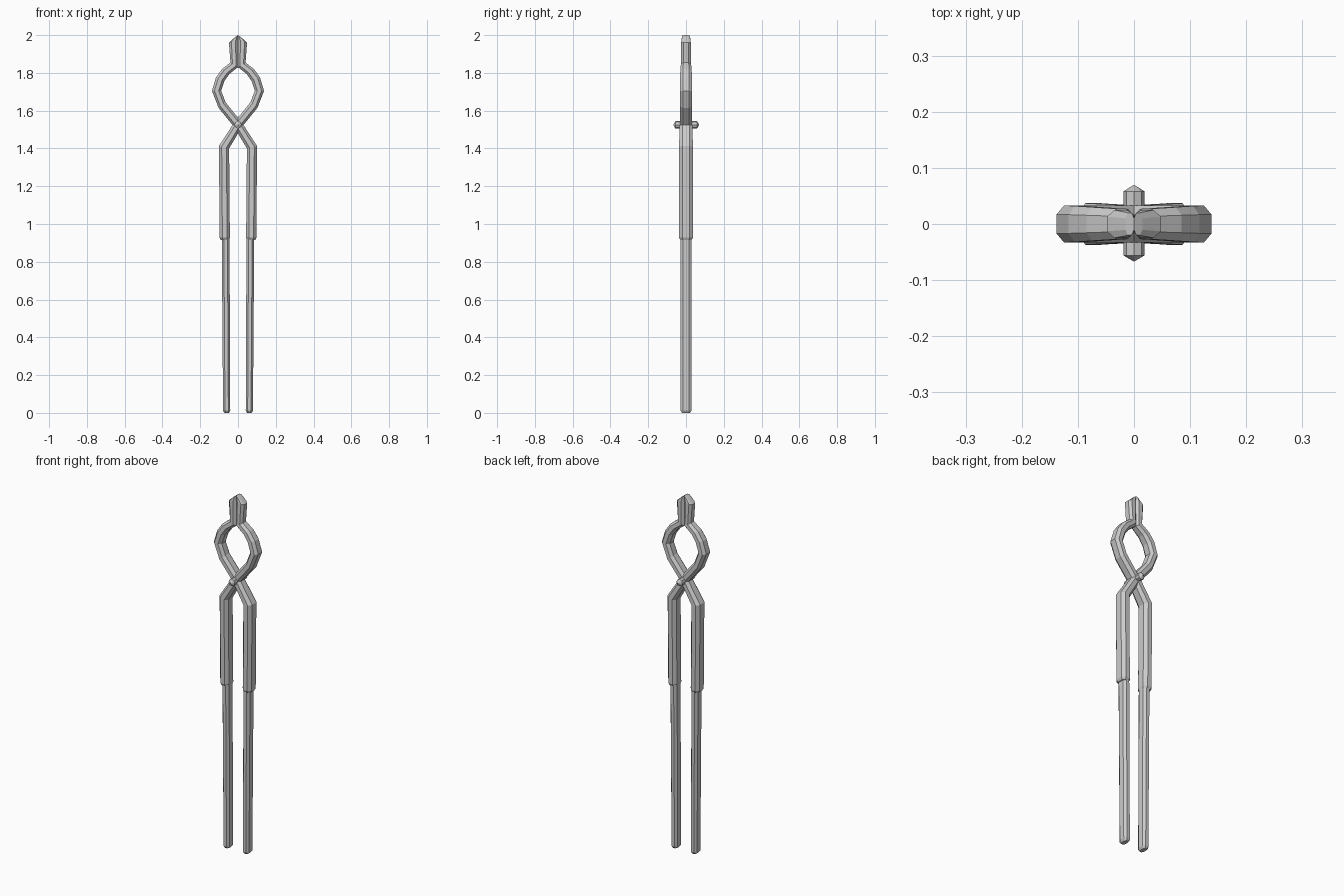
import bpy, bmesh, math
from mathutils import Vector

if "Cube" in bpy.data.objects:
    bpy.data.objects.remove(bpy.data.objects["Cube"])


def loft(name, stations):
    """Chamfered-rectangle bar through stations (left x, z, right x, z, half depth), mirrored in x."""
    bm = bmesh.new()
    rings = []
    for lx, lz, rx, rz, d in stations:
        left, right = Vector((lx, 0, lz)), Vector((rx, 0, rz))
        ring = []
        for t, y in ((0, -.52), (.27, -1), (.73, -1), (1, -.52),
                     (1, .52), (.73, 1), (.27, 1), (0, .52)):
            p = left.lerp(right, t)
            p.y = y * d
            ring.append(bm.verts.new(p))
        rings.append(ring)
    for a, b in zip(rings, rings[1:]):
        for i in range(8):
            j = (i + 1) % 8
            bm.faces.new((a[i], a[j], b[j], b[i]))
    bm.faces.new(rings[0][::-1])
    bm.faces.new(rings[-1])
    bmesh.ops.recalc_face_normals(bm, faces=bm.faces)
    me = bpy.data.meshes.new(name)
    bm.to_mesh(me)
    bm.free()
    ob = bpy.data.objects.new(name, me)
    bpy.context.collection.objects.link(ob)
    m = ob.modifiers.new("Mirror", 'MIRROR')
    m.use_mirror_merge = False
    return ob


# Thick grip, crossing, rounded bow and jaw of one arm
loft("arms", [
    (.049, .915, .091, .915, .029),
    (.043, .928, .097, .928, .037),
    (.047, 1.40, .101, 1.413, .037),
    (-.020, 1.513, .020, 1.538, .033),
    (-.103, 1.615, -.066, 1.645, .033),
    (-.138, 1.705, -.089, 1.705, .033),
    (-.117, 1.775, -.072, 1.757, .032),
    (-.085, 1.82, -.045, 1.795, .030),
    (-.040, 1.855, 0, 1.83, .027),
    (-.048, 1.96, 0, 1.975, .025),
    (-.015, 1.99, 0, 2.0, .020),
])

# Slim rods continuing below the grips
loft("handle_rods", [
    (.048, 0, .072, 0, .021),
    (.041, .012, .079, .012, .029),
    (.045, .93, .086, .93, .030),
])

# Pivot pin with pointed ends
bm = bmesh.new()
rings = [[bm.verts.new((.019 * math.cos(i * math.pi / 4), y,
                        1.525 + .02 * math.sin(i * math.pi / 4)))
          for i in range(8)] for y in (-.056, .058)]
tips = [bm.verts.new((0, y, 1.525)) for y in (-.067, .07)]
for i in range(8):
    j = (i + 1) % 8
    bm.faces.new((rings[0][i], rings[0][j], rings[1][j], rings[1][i]))
    for ring, tip in zip(rings, tips):
        bm.faces.new((ring[i], ring[j], tip))
bmesh.ops.recalc_face_normals(bm, faces=bm.faces)
me = bpy.data.meshes.new("pivot_pin")
bm.to_mesh(me)
bm.free()
bpy.context.collection.objects.link(bpy.data.objects.new("pivot_pin", me))
